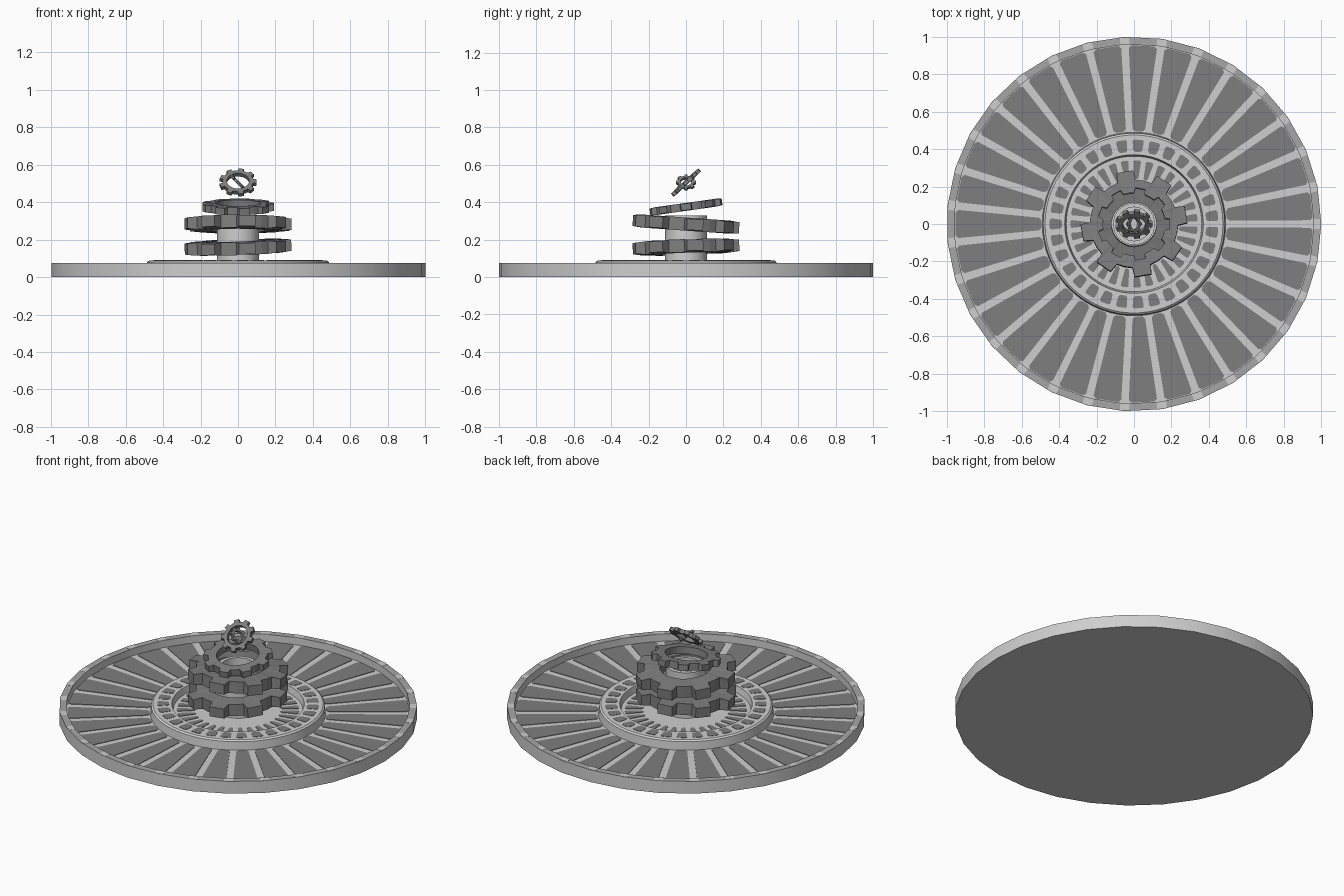
import bpy, bmesh
from math import sin, cos, pi, radians, tau

if "Cube" in bpy.data.objects:
    bpy.data.objects.remove(bpy.data.objects["Cube"])

SIDES = 31


def material(name, value):
    m = bpy.data.materials.new(name)
    colour = (value, value, value, 1)
    m.use_nodes = True
    m.diffuse_color = colour
    bsdf = next(n for n in m.node_tree.nodes if n.type == 'BSDF_PRINCIPLED')
    bsdf.inputs["Base Color"].default_value = colour
    bsdf.inputs["Roughness"].default_value = 0.7
    return m


LIGHT = material("light gray", 0.62)
MID = material("mid gray", 0.38)
DARK = material("dark gray", 0.21)


def finish(name, bm, mats, smooth=False):
    bmesh.ops.remove_doubles(bm, verts=bm.verts, dist=1e-5)
    bmesh.ops.recalc_face_normals(bm, faces=bm.faces)
    mesh = bpy.data.meshes.new(name)
    bm.to_mesh(mesh)
    bm.free()
    for m in mats:
        mesh.materials.append(m)
    if smooth:
        mesh.shade_smooth()
        mesh.set_sharp_from_angle(angle=radians(30))
    ob = bpy.data.objects.new(name, mesh)
    bpy.context.collection.objects.link(ob)
    return ob


def lathe(name, profile, sides, mats, closed=False):
    """Turn a (radius, height) profile around the z axis."""
    bm = bmesh.new()
    rings = [[bm.verts.new((r * cos(tau * i / sides), r * sin(tau * i / sides), z))
              for r, z in profile] for i in range(sides)]
    count = len(profile)
    for i in range(sides):
        a, b = rings[i], rings[(i + 1) % sides]
        for j in range(count if closed else count - 1):
            k = (j + 1) % count
            corners = [v for v in (a[j], b[j], b[k], a[k])]
            if profile[j][0] == 0:
                corners.pop(1)
            elif profile[k][0] == 0:
                corners.pop(2)
            bm.faces.new(corners)
    return finish(name, bm, mats, True)


def plates(name, outline, z, mat, offset, height=0.004):
    """Repeat a thin plate, drawn along +x, once for every side."""
    bm = bmesh.new()
    for i in range(SIDES):
        t = tau * (i + offset) / SIDES
        low, high = [[bm.verts.new((x * cos(t) - y * sin(t), x * sin(t) + y * cos(t), h))
                      for x, y in outline] for h in (z, z + height)]
        bm.faces.new(high)
        n = len(outline)
        for j in range(n):
            k = (j + 1) % n
            bm.faces.new((low[j], low[k], high[k], high[j]))
    return finish(name, bm, [mat])


def panel(r0, r1, w0, w1, c):
    """Tapered outline with clipped corners."""
    return [(r0, -w0 + c), (r0 + c, -w0), (r1 - c, -w1), (r1, -w1 + c),
            (r1, w1 - c), (r1 - c, w1), (r0 + c, w0), (r0, w0 - c)]


def gear(name, hole, body, tip, thick, teeth, loc, tilt, phase=0):
    """Toothed ring with chamfered tooth ends."""
    bm = bmesh.new()
    pitch = tau / teeth
    columns = []
    for i in range(teeth):
        for f, r, s in ((-0.27, body, 1), (-0.2, tip, 0.85),
                        (0.2, tip, 0.85), (0.27, body, 1), (0.5, body, 1)):
            t = (i + f) * pitch + radians(phase)
            h = thick / 2
            columns.append([bm.verts.new((q * cos(t), q * sin(t), z)) for q, z in
                            ((hole, -h), (r, -h * s), (r, h * s), (hole, h))])
    for a, b in zip(columns, columns[1:] + columns[:1]):
        for j in range(4):
            k = (j + 1) % 4
            bm.faces.new((a[j], b[j], b[k], a[k]))
    ob = finish(name, bm, [DARK])
    ob.location = loc
    ob.rotation_euler = [radians(d) for d in tilt]
    return ob


# Dished base with a raised rim
base = lathe("base_dish", [(0, 0), (1, 0), (1, 0.075), (0.96, 0.075), (0.96, 0.03), (0, 0.03)],
             SIDES, [LIGHT, MID])
for face in base.data.polygons:
    if face.normal.z > 0.9 and face.center.z > 0.07:
        face.material_index = 1
plates("rim_patches", panel(0.958, 0.995, 0.026, 0.026, 0.002), 0.074, LIGHT, 0, 0.002)

# Dark panels leave the light spokes showing between them
plates("floor_panels", panel(0.495, 0.952, 0.034, 0.075, 0.014), 0.029, DARK, 0.5)

# Raised inner ring with its sunken floor and two rows of cells
lathe("inner_ring", [(0.49, 0.03), (0.485, 0.08), (0.475, 0.088), (0.37, 0.088),
                     (0.362, 0.05), (0, 0.05)], SIDES * 2, [LIGHT])
plates("ring_cells", panel(0.385, 0.45, 0.024, 0.03, 0.009), 0.086, DARK, 0.5)
plates("well_cells", panel(0.24, 0.34, 0.011, 0.021, 0.007), 0.049, DARK, 0.5)

# Hollow centre column
lathe("centre_column", [(0.112, 0.04), (0.112, 0.33), (0.09, 0.33), (0.09, 0.04)],
      32, [LIGHT], closed=True)

# Stacked tilted gears
gear("lower_gear", 0.145, 0.235, 0.285, 0.07, 8, (0, 0, 0.16), (2, -2, 0), 10)
gear("middle_gear", 0.145, 0.235, 0.285, 0.07, 8, (0, 0, 0.283), (-4, 0, 0), 10)
gear("upper_gear", 0.12, 0.168, 0.195, 0.042, 9, (0, 0, 0.375), (8, 0, 0))

# Small floating pair of crossed gears
gear("floating_gear", 0.06, 0.082, 0.1, 0.024, 9, (0, 0, 0.505), (43, 0, 0))
gear("floating_inner_gear", 0.03, 0.044, 0.055, 0.016, 8, (0, 0, 0.505), (0, 45, 0))
